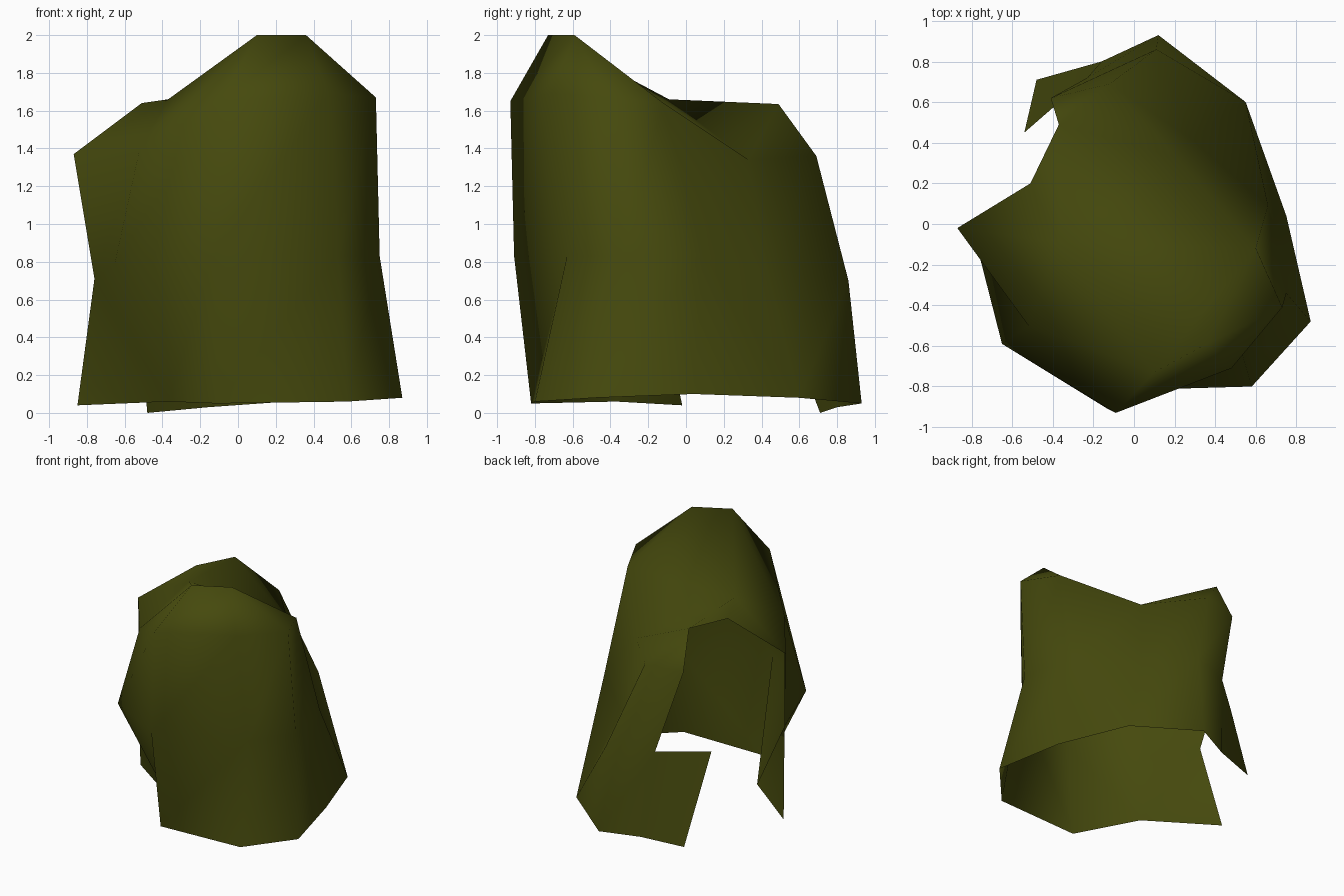
import bpy
import bmesh
import math

default_cube = bpy.data.objects.get("Cube")
if default_cube:
    bpy.data.objects.remove(default_cube, do_unlink=True)


def flat_material(name, colour):
    material = bpy.data.materials.new(name)
    material.use_nodes = True
    material.diffuse_color = colour
    shader = next(n for n in material.node_tree.nodes if n.type == 'BSDF_PRINCIPLED')
    shader.inputs["Base Color"].default_value = colour
    shader.inputs["Roughness"].default_value = 0.9
    return material


def add_ring(mesh, points):
    return [mesh.verts.new(point) for point in points]


def add_wall(mesh, lower, upper, rising=(), falling=()):
    """Join two neighbouring rings; some panels are creased along a diagonal."""
    for i in range(min(len(lower), len(upper)) - 1):
        a, b, c, d = lower[i], lower[i + 1], upper[i + 1], upper[i]
        if i in rising:
            panels = (a, b, c), (a, c, d)
        elif i in falling:
            panels = (a, b, d), (b, c, d)
        else:
            panels = (a, b, c, d),
        for panel in panels:
            mesh.faces.new(panel)


olive = flat_material("olive_cloth", (0.06, 0.067, 0.004, 1))
cloth = bmesh.new()

# Hem, waist and shoulder: open rings running from the front flap round to the back flap
hem = add_ring(cloth, [
    (-.85, -.02, .04), (-.37, -.37, .06), (-.11, -.82, .05), (.58, -.8, .06),
    (.87, -.48, .08), (.75, .04, .1), (.55, .6, .08), (.12, .93, .05),
    (-.16, .8, .03), (-.48, .71, 0)])
waist = add_ring(cloth, [
    (-.76, -.16, .71), (-.65, -.59, .8), (-.13, -.91, .83), (.53, -.63, .83),
    (.75, -.34, .83), (.66, .09, .84), (.28, .42, .76), (.11, .86, .7),
    (-.23, .72, .7), (-.54, .45, .68)])
shoulder = add_ring(cloth, [
    (-.87, -.02, 1.37), (-.52, -.5, 1.4), (-.09, -.93, 1.65), (.48, -.71, 1.69),
    (.73, -.41, 1.67), (.6, -.12, 1.64), (.21, .33, 1.34), (-.12, .69, 1.36),
    (-.41, .62, 1.34)])

# Walls: the upper one stops short, so the back flap has a free corner
add_wall(cloth, hem, waist, rising=(6,), falling=(0, 5))
add_wall(cloth, waist, shoulder, rising=(0, 6))

# Roof: a high front peak sloping to the low arch above the opening
peak_right, peak_left, saddle, arch_front, arch_back = add_ring(cloth, [
    (.1, -.73, 2), (.36, -.59, 2), (-.37, -.09, 1.66),
    (-.51, .2, 1.64), (-.37, .49, 1.635)])
(flap, side, brow, front_corner, front_left,
 left, back_left, back, back_flap) = shoulder
for panel in (
        (flap, side, saddle, arch_front),
        (side, brow, peak_right, saddle),
        (brow, front_corner, peak_left, peak_right),
        (front_corner, front_left, peak_left),
        (front_left, left, peak_left),
        (peak_right, peak_left, left, saddle),
        (left, back_left, saddle),
        (saddle, back_left, arch_back),
        (saddle, arch_back, arch_front),
        (back_left, back, arch_back),
        (back, back_flap, arch_back)):
    cloth.faces.new(panel)

mesh_data = bpy.data.meshes.new("draped_cloth")
cloth.to_mesh(mesh_data)
cloth.free()
mesh_data.materials.append(olive)
draped_cloth = bpy.data.objects.new("draped_cloth", mesh_data)
bpy.context.collection.objects.link(draped_cloth)

# Soft shading across the folds
bpy.ops.object.select_all(action='DESELECT')
draped_cloth.select_set(True)
bpy.context.view_layer.objects.active = draped_cloth
bpy.ops.object.shade_smooth_by_angle(angle=math.radians(80))
